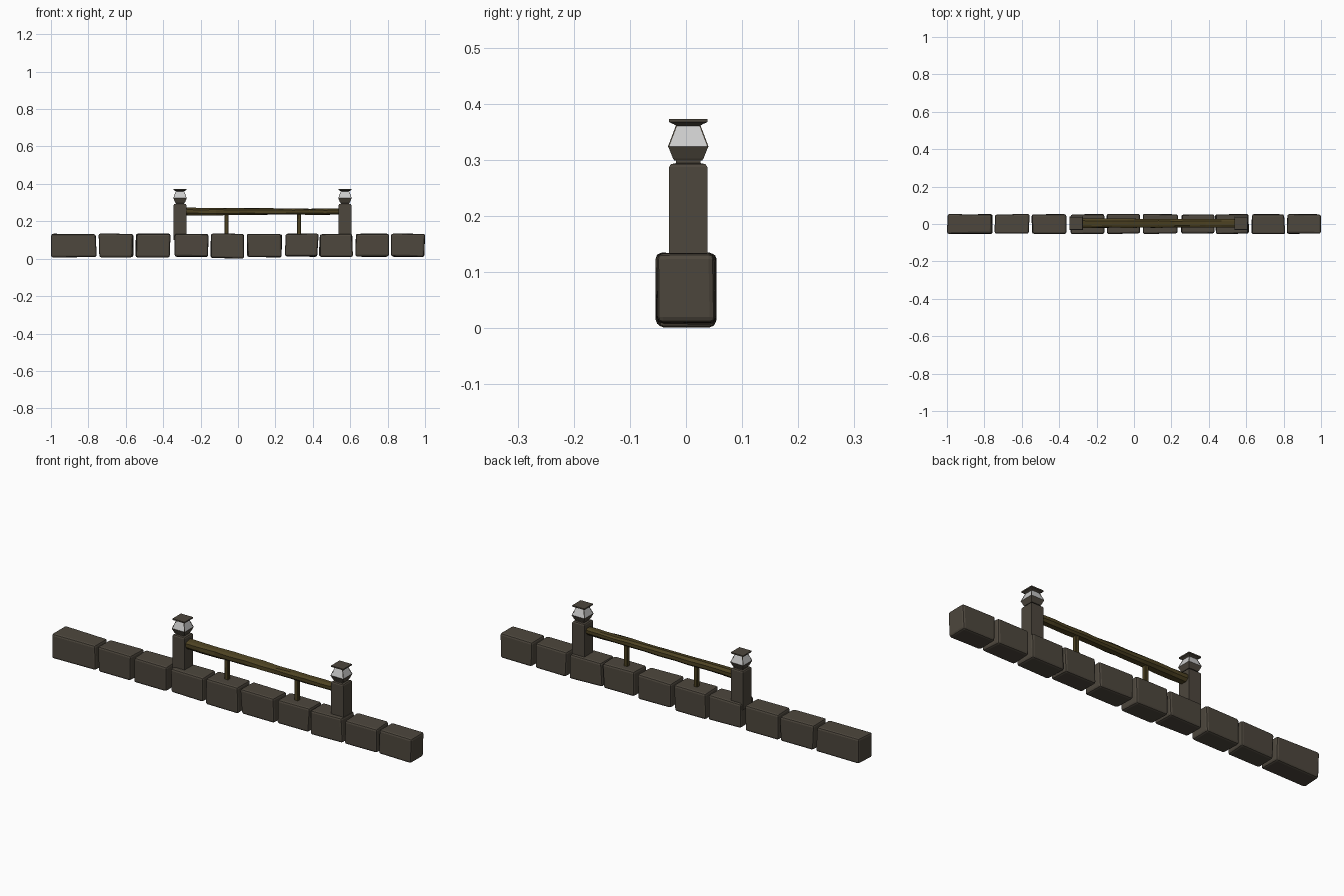
import bpy, bmesh, random
from mathutils import Vector

if "Cube" in bpy.data.objects:
    bpy.data.objects.remove(bpy.data.objects["Cube"])

random.seed(4)


def material(name, rgb):
    m = bpy.data.materials.new(name)
    m.diffuse_color = (*rgb, 1)
    m.use_nodes = True
    m.node_tree.nodes["Principled BSDF"].inputs["Base Color"].default_value = m.diffuse_color
    return m


STONE = material("dark_stone", (0.075, 0.063, 0.047))
WOOD = material("dark_wood", (0.075, 0.055, 0.016))
GLASS = material("pale_glass", (0.6, 0.6, 0.62))


def finish(bm, name, mat):
    bmesh.ops.recalc_face_normals(bm, faces=bm.faces)
    me = bpy.data.meshes.new(name)
    bm.to_mesh(me)
    bm.free()
    me.materials.append(mat)
    ob = bpy.data.objects.new(name, me)
    bpy.context.collection.objects.link(ob)
    return ob


def box(lo, hi, jitter=(0, 0, 0), bevel=0.0, segments=1):
    """Box whose corners are pulled inward at random, then bevelled."""
    lo, hi = Vector(lo), Vector(hi)
    mid, size = (lo + hi) / 2, hi - lo
    bm = bmesh.new()
    bmesh.ops.create_cube(bm, size=1)
    for v in bm.verts:
        for i in range(3):
            side = 1 if v.co[i] > 0 else -1
            v.co[i] = mid[i] + side * (size[i] / 2 - random.uniform(0, jitter[i]))
    if bevel:
        bmesh.ops.bevel(bm, geom=bm.edges[:], offset=bevel, segments=segments,
                        profile=0.5, affect='EDGES')
    return bm


def square_loft(name, centre, profile, mat):
    """Stack of square sections given as (half width, z)."""
    bm = bmesh.new()
    rings = [[bm.verts.new((centre[0] + sx * h, centre[1] + sy * h, z))
              for sx, sy in ((-1, -1), (1, -1), (1, 1), (-1, 1))] for h, z in profile]
    for a, b in zip(rings, rings[1:]):
        for i in range(4):
            j = (i + 1) % 4
            bm.faces.new((a[i], a[j], b[j], b[i]))
    bm.faces.new(rings[0][::-1])
    bm.faces.new(rings[-1])
    return finish(bm, name, mat)


# Row of rough foundation stones
spans = [(-1, -.754), (-.747, -.558), (-.55, -.36), (-.347, -.157), (-.147, .036),
         (.046, .239), (.248, .432), (.43, .617), (.626, .81), (.815, 1)]
for i, (x0, x1) in enumerate(spans):
    z0 = 0.0 if i == 4 else random.uniform(0.004, 0.01)
    bm = box((x0, -.055, z0), (x1, .055, .135),
             jitter=(.009, .006, .005), bevel=.01, segments=2)
    # keep the outer ends exactly at the overall length
    if i in (0, 9):
        target = -1 if i == 0 else 1
        pick = min if i == 0 else max
        shift = target - pick(v.co.x for v in bm.verts)
        for v in bm.verts:
            if v.co.x * target > .9:
                v.co.x += shift
    finish(bm, f"foundation_stone_{i + 1}", STONE)

# Posts with lanterns
POST_X, CY = (-.31, .572), .004
for side, x in zip(("left", "right"), POST_X):
    c = (x, CY)
    square_loft(f"{side}_post", c, [(.034, .1), (.034, .287), (.031, .292), (.022, .294),
                                    (.022, .299)], STONE)
    square_loft(f"{side}_lantern_base", c, [(.025, .299), (.027, .302), (.036, .324)], STONE)
    square_loft(f"{side}_lantern_glass", c, [(.035, .324), (.021, .36)], GLASS)
    square_loft(f"{side}_lantern_cap", c, [(.021, .36), (.025, .363), (.034, .367),
                                           (.034, .373)], STONE)
    # corner bars around the glass
    bm = bmesh.new()
    for sx in (-1, 1):
        for sy in (-1, 1):
            ends = []
            for h, z in ((.0348, .324), (.0208, .361)):
                ends.append([bm.verts.new((x + sx * h + dx, CY + sy * h + dy, z))
                             for dx, dy in ((-.0012, -.0012), (.0012, -.0012),
                                            (.0012, .0012), (-.0012, .0012))])
            a, b = ends
            for k in range(4):
                n = (k + 1) % 4
                bm.faces.new((a[k], a[n], b[n], b[k]))
    finish(bm, f"{side}_lantern_bars", STONE)

# Rough-hewn wooden rail: eight-sided sections along x, thicker at the left
section = [(-1, -.5), (-.6, -1), (.55, -1), (1, -.4), (1, .5), (.5, 1), (-.5, .9), (-1, .5)]
bm = bmesh.new()
rings, N = [], 10
for k in range(N + 1):
    t = k / N
    x = -.285 + t * .835
    hy = .025 - .003 * t
    hz = .020 - .004 * t
    rings.append([bm.verts.new((x, CY + y * hy + random.uniform(-.002, .002),
                                .252 + z * hz + random.uniform(-.002, .002)))
                  for y, z in section])
for a, b in zip(rings, rings[1:]):
    for i in range(8):
        j = (i + 1) % 8
        bm.faces.new((a[i], a[j], b[j], b[i]))
bm.faces.new(rings[0][::-1])
bm.faces.new(rings[-1])
finish(bm, "wooden_rail", WOOD)

# Short wooden supports under the rail
for i, x in enumerate((-.062, .327)):
    finish(box((x - .011, CY - .011, .12), (x + .011, CY + .011, .245),
               jitter=(.001, .001, 0), bevel=.003), f"rail_support_{i + 1}", WOOD)
